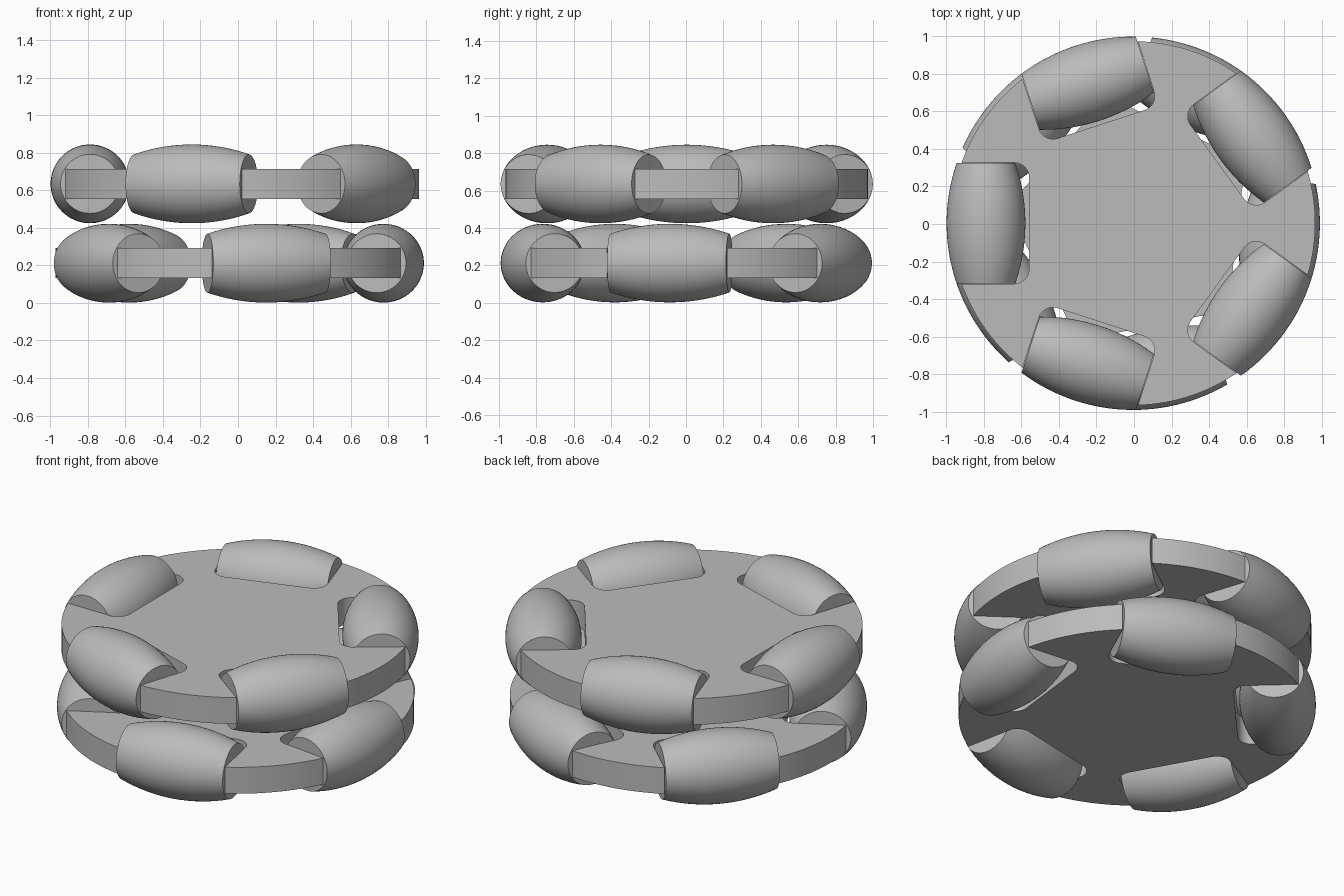
import bpy, bmesh
from math import sin, cos, pi, sqrt, radians, asin
from mathutils import Vector, Matrix

if "Cube" in bpy.data.objects:
    bpy.data.objects.remove(bpy.data.objects["Cube"])

COUNT = 5              # rollers per wheel
WHEEL_R = 0.995        # circle traced by the roller barrels
AXLE_R = 0.785         # distance of the roller axles from the centre
HALF_LEN = 0.32        # half the roller length
PLATE_R = 0.97
PLATE_T = 0.16
SLOT_HALF = 0.323
SLOT_FLOOR = 0.555
FILLET = 0.08
CENTRE = Vector((-0.004, 0.004, 0))

grey = bpy.data.materials.new("grey")
grey.use_nodes = True
colour = (0.5, 0.5, 0.5, 1)
grey.diffuse_color = colour
grey.node_tree.nodes["Principled BSDF"].inputs["Base Color"].default_value = colour


def finish(bm, name, angle):
    bmesh.ops.recalc_face_normals(bm, faces=bm.faces)
    mesh = bpy.data.meshes.new(name)
    bm.to_mesh(mesh)
    bm.free()
    mesh.materials.append(grey)
    obj = bpy.data.objects.new(name, mesh)
    bpy.context.collection.objects.link(obj)
    bpy.ops.object.select_all(action="DESELECT")
    obj.select_set(True)
    bpy.context.view_layer.objects.active = obj
    bpy.ops.object.shade_smooth_by_angle(angle=angle)
    return obj


def make_roller(name, turn, z):
    """Barrel whose bulge follows the wheel circle, lying along the tangent."""
    bm = bmesh.new()
    steps, sides = 16, 64
    rings = []
    for i in range(steps + 1):
        y = HALF_LEN * (2 * i / steps - 1)
        r = sqrt(WHEEL_R ** 2 - y ** 2) - AXLE_R
        rings.append([bm.verts.new((r * cos(2 * pi * k / sides), y,
                                    r * sin(2 * pi * k / sides)))
                      for k in range(sides)])
    for a, b in zip(rings, rings[1:]):
        for k in range(sides):
            n = (k + 1) % sides
            bm.faces.new((a[k], a[n], b[n], b[k]))
    bm.faces.new(rings[0])
    bm.faces.new(rings[-1])
    obj = finish(bm, name, radians(35))
    obj.matrix_world = (Matrix.Translation(CENTRE + Vector((0, 0, z)))
                        @ Matrix.Rotation(turn, 4, "Z")
                        @ Matrix.Translation((AXLE_R, 0, 0)))


def slot_outline():
    """Rim notch with two rounded inner corners, opening towards +x."""
    rim = sqrt(PLATE_R ** 2 - SLOT_HALF ** 2)
    corner = [(SLOT_FLOOR + FILLET * (1 - sin(t)), SLOT_HALF - FILLET * (1 - cos(t)))
              for t in (pi / 2 * i / 8 for i in range(9))]
    upper = corner[::-1] + [(rim, SLOT_HALF)]
    return [(x, -y) for x, y in upper[::-1]] + upper


def make_plate(name, turn, z):
    """Disc with one notch per roller."""
    bm = bmesh.new()
    half_angle = asin(SLOT_HALF / PLATE_R)
    gap = 2 * pi / COUNT - 2 * half_angle
    arc_steps = 16
    points = []
    for k in range(COUNT):
        a = turn + 2 * pi * k / COUNT
        points += [(x * cos(a) - y * sin(a), x * sin(a) + y * cos(a))
                   for x, y in slot_outline()]
        for i in range(1, arc_steps):
            t = a + half_angle + gap * i / arc_steps
            points.append((PLATE_R * cos(t), PLATE_R * sin(t)))
    base = bm.faces.new([bm.verts.new((x, y, -PLATE_T / 2)) for x, y in points])
    top = bmesh.ops.extrude_face_region(bm, geom=[base], use_keep_orig=True)
    verts = [v for v in top["geom"] if isinstance(v, bmesh.types.BMVert)]
    bmesh.ops.translate(bm, verts=verts, vec=(0, 0, PLATE_T))
    obj = finish(bm, name, radians(30))
    obj.location = CENTRE + Vector((0, 0, z))


# Two stacked wheels, turned so their rollers alternate
for level, turn, z in (("lower", radians(-6.6), 0.212), ("upper", radians(36), 0.635)):
    make_plate(level + "_plate", turn, z)
    for k in range(COUNT):
        make_roller(f"{level}_roller_{k + 1}", turn + 2 * pi * k / COUNT, z)
